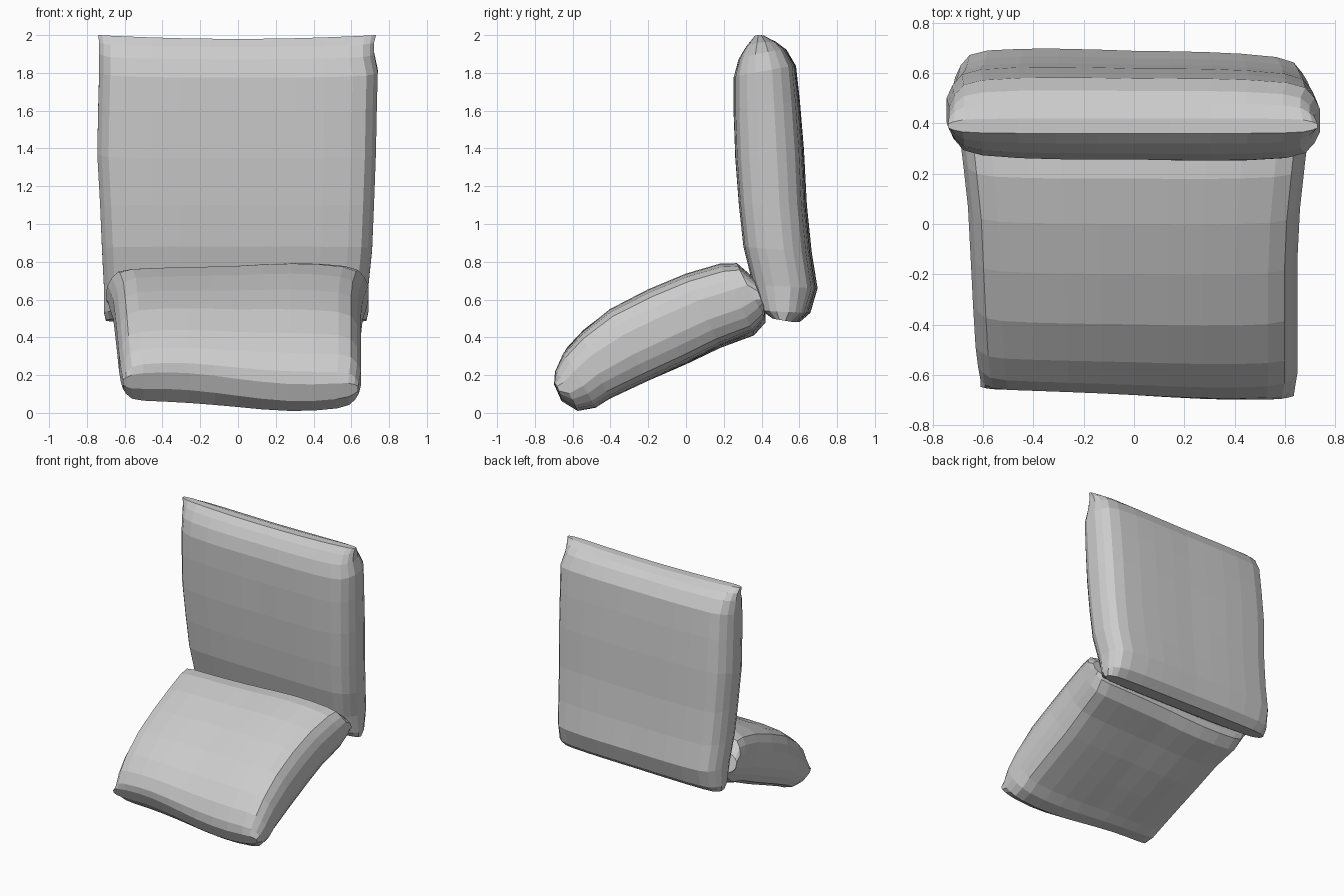
import bpy, bmesh, math
from mathutils import Vector

if "Cube" in bpy.data.objects:
    bpy.data.objects.remove(bpy.data.objects["Cube"])

# across the width: position (fraction of half width) and thickness at that position
HALF = [(1, .27), (.97, .55), (.92, .80), (.82, .92), (.62, .98), (.42, 1), (.2, 1)]
STATIONS = [(-u, s) for u, s in HALF] + [(0, .99)] + [(u, s) for u, s in reversed(HALF)]


def cushion(name, rows, sag):
    """Loft a puffy slab. rows: (y, z) on one face, (y, z) on the other, left x, right x.
    sag(u, t) gives a small (y, z) offset across the width u and along the length t."""
    bm = bmesh.new()
    A, B = faces = ([], [])
    n, m = len(rows), len(STATIONS)
    for i, (a, b, left, right) in enumerate(rows):
        a, b = Vector(a), Vector(b)
        mid = (a + b) / 2
        for side, p in zip(faces, (a, b)):
            line = []
            for u, s in STATIONS:
                q = mid + (p - mid) * s + Vector(sag(u, i / (n - 1)))
                line.append(bm.verts.new((u * (right if u > 0 else left), q.x, q.y)))
            side.append(line)
    for i in range(n - 1):
        # broad faces
        for g in faces:
            for j in range(m - 1):
                bm.faces.new((g[i][j], g[i][j + 1], g[i + 1][j + 1], g[i + 1][j]))
        # side rims
        for j in (0, m - 1):
            bm.faces.new((A[i][j], A[i + 1][j], B[i + 1][j], B[i][j]))
    # end rims
    for i in (0, n - 1):
        for j in range(m - 1):
            bm.faces.new((A[i][j], A[i][j + 1], B[i][j + 1], B[i][j]))
    bmesh.ops.recalc_face_normals(bm, faces=bm.faces)
    me = bpy.data.meshes.new(name)
    bm.to_mesh(me)
    bm.free()
    ob = bpy.data.objects.new(name, me)
    bpy.context.collection.objects.link(ob)
    return ob


# upright back cushion, bottom to top: slight twist at the bottom, dip along the top edge
cushion("back_cushion", [
    ((.47, .50), (.59, .48), .70, .68),
    ((.41, .54), (.65, .53), .71, .69),
    ((.36, .68), (.69, .66), .71, .69),
    ((.31, .88), (.66, .85), .72, .71),
    ((.285, 1.10), (.635, 1.10), .73, .72),
    ((.265, 1.35), (.62, 1.40), .745, .73),
    ((.255, 1.60), (.60, 1.65), .74, .735),
    ((.255, 1.78), (.58, 1.84), .735, .74),
    ((.28, 1.88), (.53, 1.93), .735, .72),
    ((.32, 1.95), (.48, 1.97), .735, .72),
    ((.36, 2.00), (.42, 2.00), .74, .73),
], lambda u, t: (-.02 * u * (1 - t), -.02 * (1 - u * u) * t ** 4))

# tilted seat cushion, rear to front: the front edge drops and swings toward the right
cushion("seat_cushion", [
    ((.36, .70), (.42, .54), .70, .69),
    ((.27, .78), (.42, .49), .69, .69),
    ((.18, .78), (.36, .42), .68, .68),
    ((.00, .73), (.18, .35), .66, .66),
    ((-.20, .65), (.00, .26), .65, .65),
    ((-.40, .55), (-.20, .17), .64, .65),
    ((-.55, .43), (-.40, .08), .63, .65),
    ((-.64, .33), (-.47, .04), .62, .65),
    ((-.68, .24), (-.56, .03), .61, .64),
    ((-.68, .18), (-.64, .09), .61, .635),
], lambda u, t: (-.02 * math.sin(2 * u) * t * t,
                 .015 * math.sin(3 * u) * (1 - t) - .032 * math.sin(2.6 * u) * t * t
                 + .01 * u * u * t))
